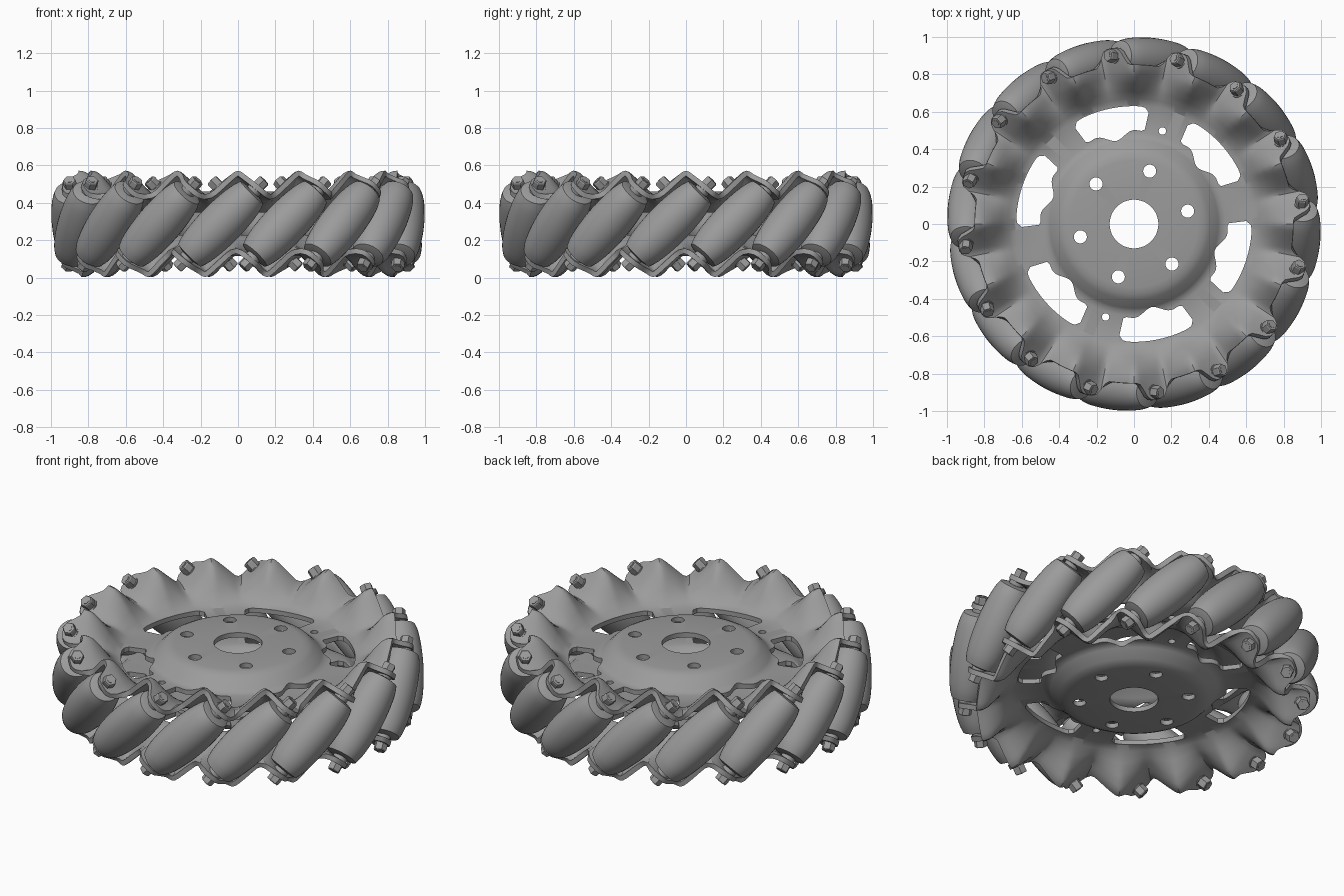
import bpy, bmesh
from math import sin, cos, asin, exp, pi, radians
from mathutils import Matrix, Vector

if "Cube" in bpy.data.objects:
    bpy.data.objects.remove(bpy.data.objects["Cube"])

N = 16                      # rollers around the wheel
MID = 0.2875                # mid-plane height
PHASE = radians(16.5)       # angle of the first roller
AXIS_R = 0.882              # distance of roller axes from the wheel axis

grey = bpy.data.materials.new("dark_grey")
grey.diffuse_color = (0.33, 0.33, 0.33, 1)
grey.use_nodes = True
grey.node_tree.nodes["Principled BSDF"].inputs["Base Color"].default_value = grey.diffuse_color


def select(ob):
    bpy.ops.object.select_all(action='DESELECT')
    ob.select_set(True)
    bpy.context.view_layer.objects.active = ob


def smooth(ob, angle):
    select(ob)
    bpy.ops.object.shade_smooth_by_angle(angle=radians(angle))


def make(name, bm):
    mesh = bpy.data.meshes.new(name)
    bm.to_mesh(mesh)
    bm.free()
    mesh.materials.append(grey)
    ob = bpy.data.objects.new(name, mesh)
    bpy.context.collection.objects.link(ob)
    return ob


def finish(name, bm, angle=32):
    bmesh.ops.recalc_face_normals(bm, faces=bm.faces)
    ob = make(name, bm)
    smooth(ob, angle)
    return ob


def lathe(bm, profile, segs):
    """Closed solid turned about local z from (radius, height) points."""
    rings = [[bm.verts.new((r * cos(2 * pi * i / segs), r * sin(2 * pi * i / segs), z))
              for i in range(segs)] for r, z in profile]
    for a, b in zip(rings, rings[1:]):
        for i in range(segs):
            j = (i + 1) % segs
            bm.faces.new((a[i], a[j], b[j], b[i]))
    bm.faces.new(rings[0][::-1])
    bm.faces.new(rings[-1])


def prism(bm, pts, z0=-0.2, z1=0.8):
    lo = [bm.verts.new((x, y, z0)) for x, y in pts]
    hi = [bm.verts.new((x, y, z1)) for x, y in pts]
    bm.faces.new(lo[::-1])
    bm.faces.new(hi)
    for i in range(len(pts)):
        j = (i + 1) % len(pts)
        bm.faces.new((lo[i], lo[j], hi[j], hi[i]))


# Cutters: bolt circle, two small holes and six rounded slots
cut = bmesh.new()


def hole(r, deg, rad):
    cx, cy = r * cos(radians(deg)), r * sin(radians(deg))
    prism(cut, [(cx + rad * cos(2 * pi * i / 20), cy + rad * sin(2 * pi * i / 20)) for i in range(20)])


for k in range(6):
    hole(0.295, 13.5 + 60 * k, 0.035)
for deg in (73, 253):
    hole(0.52, deg, 0.02)
for k in range(6):
    polar = []
    for i in range(21):                                   # outer arc
        u = -1 + i / 10
        polar.append((0.63 - 0.03 * abs(u) ** 16, 19.5 * u))
    for i in range(21):                                   # waved inner arc
        u = 1 - i / 10
        polar.append((0.478 - 0.024 * cos(1.5 * pi * u) + 0.03 * abs(u) ** 10, 18.5 * u))
    prism(cut, [(r * cos(radians(42 + 60 * k + a)), r * sin(radians(42 + 60 * k + a)))
                for r, a in polar])
cutter = finish("cutter", cut)
cutter.hide_render = True

# Dished side plate: (radius, height, wave height, tab length)
PROFILE = [(0.13, 0.46, 0, 0), (0.34, 0.46, 0, 0), (0.375, 0.453, 0, 0), (0.405, 0.438, 0, 0),
           (0.45, 0.393, 0, 0), (0.465, 0.381, 0, 0), (0.49, 0.375, 0, 0), (0.635, 0.375, 0, 0),
           (0.67, 0.393, 0.004, 0), (0.71, 0.428, 0.018, 0), (0.75, 0.462, 0.04, 0),
           (0.79, 0.49, 0.058, 0), (0.815, 0.503, 0.062, 0.01), (0.835, 0.508, 0.063, 0.05),
           (0.852, 0.509, 0.063, 0.095)]


def side_plate(name, matrix):
    segs = N * 20
    bm = bmesh.new()
    rings = []
    for r, z, wave, tab in PROFILE:
        ring = []
        for i in range(segs):
            a = 2 * pi * i / segs
            off = (a * 180 / pi - 7.5 + 11.25) % 22.5 - 11.25      # degrees from bolt
            rr = r + tab * exp(-(off / 4.2) ** 4)                   # bolt tabs
            zz = z + wave * asin(0.93 * cos(N * a)) / asin(0.93)    # rounded zigzag
            ring.append(bm.verts.new((rr * cos(a), rr * sin(a), zz)))
        rings.append(ring)
    for a, b in zip(rings, rings[1:]):
        for i in range(segs):
            j = (i + 1) % segs
            bm.faces.new((a[i], b[i], b[j], a[j]))
    bm.transform(matrix)
    ob = make(name, bm)
    select(ob)
    sol = ob.modifiers.new("thickness", 'SOLIDIFY')
    sol.thickness, sol.offset = 0.028, -1
    boo = ob.modifiers.new("openings", 'BOOLEAN')
    boo.operation, boo.solver, boo.object = 'DIFFERENCE', 'EXACT', cutter
    for m in ("thickness", "openings"):
        bpy.ops.object.modifier_apply(modifier=m)
    smooth(ob, 30)


flip = (Matrix.Translation((0, 0, MID))
        @ Matrix.Rotation(pi, 4, Vector((cos(PHASE), sin(PHASE), 0)))
        @ Matrix.Translation((0, 0, -MID)))
side_plate("upper_side_plate", Matrix.Identity(4))
side_plate("lower_side_plate", flip)
bpy.data.objects.remove(cutter)

# Barrel roller, tapering to rounded ends
HALF = 0.245
body = [(0.055, -HALF)]
for i in range(17):
    u = -1 + i / 8
    body.append((0.118 - 0.024 * u * u - 0.008 * u ** 8, u * (HALF - 0.008)))
body.append((0.055, HALF))
bm = bmesh.new()
lathe(bm, body, 32)
roller = finish("roller_1", bm, 40)

# Axle with bushings and hexagonal nuts at both ends
bm = bmesh.new()
lathe(bm, [(0.018, -0.333), (0.018, 0.333)], 12)
for s in (-1, 1):
    lathe(bm, [(0.04, s * 0.24), (0.04, s * 0.285)], 20)
    lathe(bm, [(0.036, s * 0.285), (0.036, s * 0.325), (0.032, s * 0.331)], 6)
axle = finish("axle_1", bm, 25)

# Place rollers and axles around the wheel, tilted 45 degrees
for k in range(N):
    m = (Matrix.Rotation(PHASE + 2 * pi * k / N, 4, 'Z')
         @ Matrix.Translation((AXIS_R, 0, MID)) @ Matrix.Rotation(-pi / 4, 4, 'X'))
    for src, label in ((roller, "roller"), (axle, "axle")):
        ob = src
        if k:
            ob = bpy.data.objects.new(f"{label}_{k + 1}", src.data)
            bpy.context.collection.objects.link(ob)
        ob.matrix_world = m
